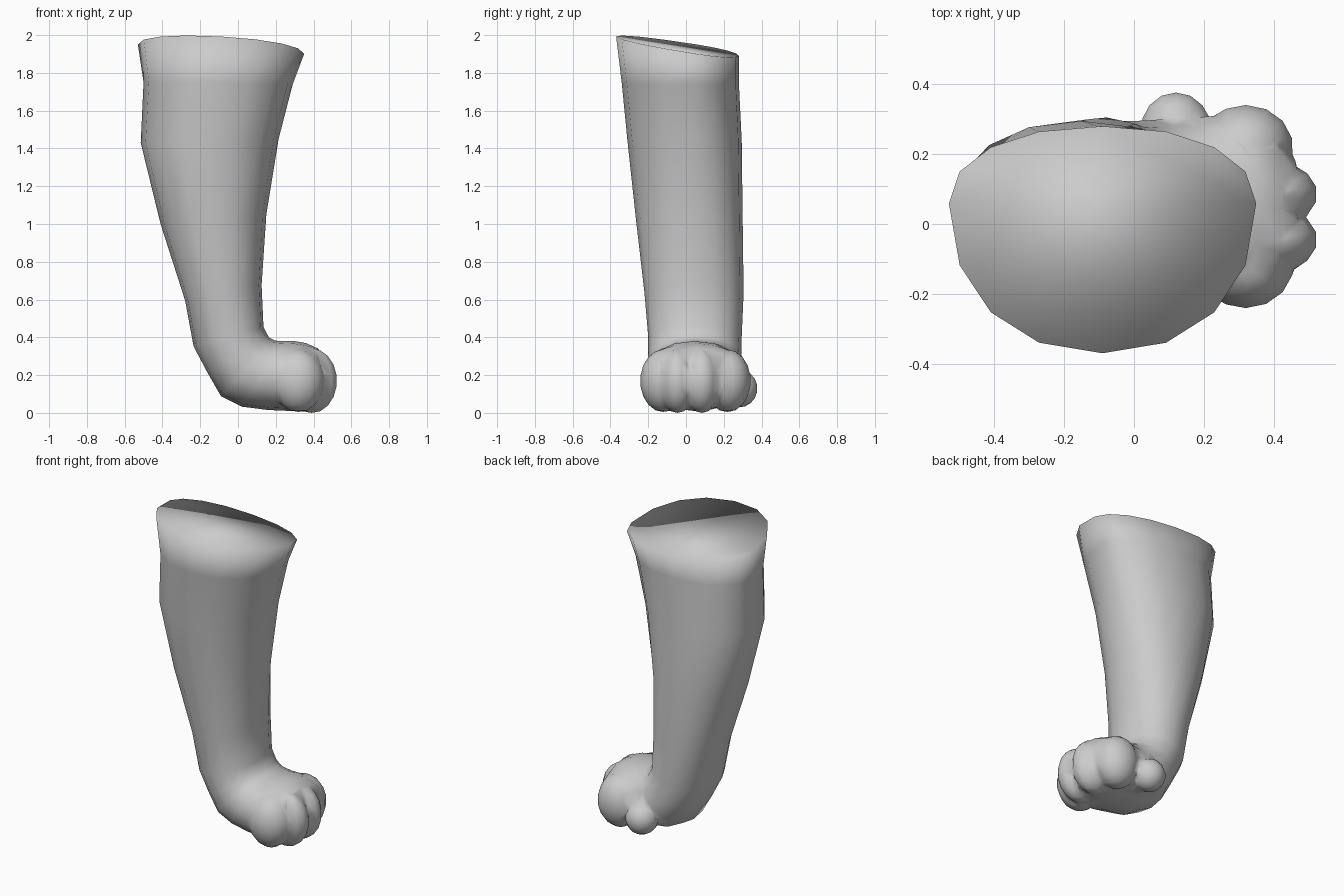
import bpy, bmesh, math
from mathutils import Vector

cube = bpy.data.objects.get("Cube")
if cube:
    bpy.data.objects.remove(cube, do_unlink=True)

grey = bpy.data.materials.new("plain grey")
grey.use_nodes = True
grey.diffuse_color = (0.6, 0.6, 0.6, 1)
grey.node_tree.nodes["Principled BSDF"].inputs["Base Color"].default_value = (0.6, 0.6, 0.6, 1)

SIDES = 16

# Leg and foot sections: heel-side (x, z), toe-side (x, z), y low, y high, widest place
SECTIONS = [
    (-.53, 1.95, .35, 1.90, -.37, .28, .66),
    (-.50, 1.75, .29, 1.74, -.34, .28, .62),
    (-.515, 1.43, .215, 1.45, -.31, .295, .58),
    (-.41, 1.0, .15, 1.05, -.265, .30, .55),
    (-.28, .6, .125, .68, -.22, .305, .5),
    (-.235, .36, .135, .46, -.2, .295, .5),
    (-.16, .22, .165, .405, -.2, .295, .5),
    (-.09, .10, .20, .39, -.2, .30, .5),
    (.02, .045, .25, .39, -.21, .30, .5),
    (.16, .025, .30, .39, -.22, .31, .5),
    (.28, .02, .36, .38, -.22, .31, .5),
    (.37, .025, .42, .355, -.19, .28, .5),
    (.45, .05, .47, .29, -.13, .19, .5),
]


def section_points(index, section):
    xa, za, xb, zb, y0, y1, wide = section
    a, b = Vector((xa, 0, za)), Vector((xb, 0, zb))
    ym = y0 + (y1 - y0) * wide
    for i in range(SIDES):
        t = 2 * math.pi * i / SIDES
        c, s = math.cos(t), math.sin(t)
        c = math.copysign(abs(c) ** 0.92, c)
        s = math.copysign(abs(s) ** 0.92, s)
        p = a.lerp(b, (1 - c) / 2)
        p.y = ym + s * ((y1 - ym) if s > 0 else (ym - y0))
        if index == 0:  # slanted top rim
            p.z -= 0.157 * (p.y - 0.06)
        yield p


def finish(bm, name):
    bmesh.ops.recalc_face_normals(bm, faces=bm.faces)
    for f in bm.faces:
        f.smooth = True
    mesh = bpy.data.meshes.new(name)
    bm.to_mesh(mesh)
    bm.free()
    mesh.materials.append(grey)
    ob = bpy.data.objects.new(name, mesh)
    bpy.context.collection.objects.link(ob)
    return ob


# Leg running down into the foot, closed at both ends
bm = bmesh.new()
rings = [[bm.verts.new(p) for p in section_points(k, s)] for k, s in enumerate(SECTIONS)]
for r0, r1 in zip(rings, rings[1:]):
    for i in range(SIDES):
        j = (i + 1) % SIDES
        bm.faces.new((r0[i], r0[j], r1[j], r1[i]))
bm.faces.new(rings[0])
bm.faces.new(rings[-1])
leg = finish(bm, "leg")

# Toes: centre and radii
TOES = [
    ("outer_toe", (.32, -.12, .18), (.14, .125, .165)),
    ("front_toe", (.39, -.045, .18), (.14, .10, .17)),
    ("middle_toe", (.39, .085, .18), (.14, .10, .17)),
    ("inner_toe", (.32, .22, .18), (.14, .125, .165)),
    ("side_toe", (.12, .28, .14), (.10, .10, .10)),
]
for name, centre, radii in TOES:
    bm = bmesh.new()
    bmesh.ops.create_uvsphere(bm, u_segments=14, v_segments=9, radius=1)
    for v in bm.verts:
        v.co = Vector(centre) + Vector(v.co[k] * radii[k] for k in range(3))
    toe = finish(bm, name)
    toe.hide_render = True
    union = leg.modifiers.new("join " + name, "BOOLEAN")
    union.operation = "UNION"
    union.solver = "EXACT"
    union.object = toe

# Apply the joins and drop the separate toes
bpy.context.view_layer.update()
joined = bpy.data.meshes.new_from_object(leg.evaluated_get(bpy.context.evaluated_depsgraph_get()))
leg.modifiers.clear()
leg.data = joined
for name, _, _ in TOES:
    bpy.data.objects.remove(bpy.data.objects[name], do_unlink=True)

# Weld slivers, soften the foot creases, stand it on the ground
bm = bmesh.new()
bm.from_mesh(joined)
bmesh.ops.remove_doubles(bm, verts=bm.verts, dist=0.012)
foot = [v for v in bm.verts if v.co.z < 0.42 and v.co.x > 0.03]
bmesh.ops.smooth_vert(bm, verts=foot, factor=0.25, use_axis_x=True, use_axis_y=True, use_axis_z=True)
low = min(v.co.z for v in bm.verts)
for v in bm.verts:
    v.co.z -= low * max(0, 1 - v.co.z)
for f in bm.faces:
    f.smooth = True
bm.to_mesh(joined)
bm.free()
